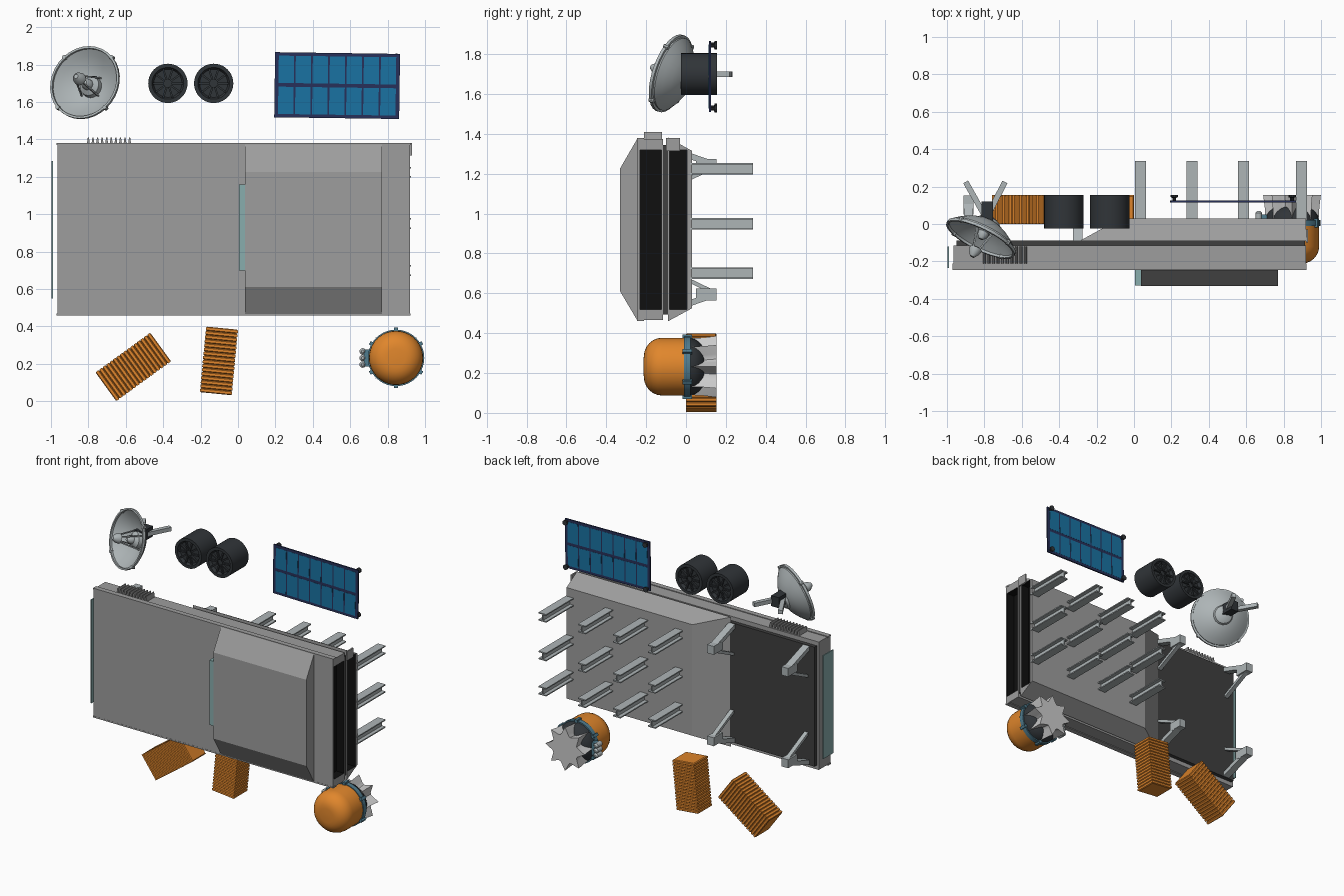
import bpy, bmesh, math
from mathutils import Vector, Matrix

if "Cube" in bpy.data.objects:
    bpy.data.objects.remove(bpy.data.objects["Cube"])

def material(name, r, g, b):
    m = bpy.data.materials.new(name)
    m.diffuse_color = (r, g, b, 1)
    m.use_nodes = True
    m.node_tree.nodes["Principled BSDF"].inputs["Base Color"].default_value = m.diffuse_color
    return m

HULL = material("hull_grey", 0.34, 0.34, 0.34)
STEEL = material("steel", 0.42, 0.46, 0.47)
BLACK = material("black", 0.005, 0.005, 0.005)
DARK = material("dark_panel", 0.05, 0.05, 0.05)
CHAR = material("charcoal", 0.03, 0.035, 0.04)
ORANGE = material("orange", 0.75, 0.24, 0.025)
TEAL = material("teal", 0.08, 0.2, 0.27)
GLASS = material("glass", 0.25, 0.42, 0.42)
NAVY = material("navy", 0.02, 0.03, 0.1)
BLUE = material("cell_blue", 0.01, 0.17, 0.36)

def loft(name, rings, mat=None, inner=None, inner_from=99, smooth=False, matrix=None):
    """Skin equal-sized rings of points and cap both ends."""
    bm = bmesh.new()
    vs = [[bm.verts.new(p) for p in ring] for ring in rings]
    n = len(rings[0])
    for k, (a, b) in enumerate(zip(vs, vs[1:])):
        for i in range(n):
            f = bm.faces.new((a[i], a[(i + 1) % n], b[(i + 1) % n], b[i]))
            f.material_index = int(k >= inner_from)
    bm.faces.new(vs[0])
    bm.faces.new(vs[-1]).material_index = int(inner is not None)
    bmesh.ops.recalc_face_normals(bm, faces=bm.faces)
    me = bpy.data.meshes.new(name)
    bm.to_mesh(me)
    bm.free()
    for m in (mat, inner):
        if m:
            me.materials.append(m)
    ob = bpy.data.objects.new(name, me)
    bpy.context.collection.objects.link(ob)
    if matrix:
        ob.matrix_world = matrix
    if smooth:
        bpy.ops.object.select_all(action='DESELECT')
        ob.select_set(True)
        bpy.context.view_layer.objects.active = ob
        bpy.ops.object.shade_smooth_by_angle(angle=math.radians(35))
    return ob

def rect(x, y0, y1, z0, z1):
    return [(x, y0, z0), (x, y0, z1), (x, y1, z1), (x, y1, z0)]

def box(name, x0, x1, y0, y1, z0, z1, mat=None, matrix=None):
    return loft(name, [rect(x0, y0, y1, z0, z1), rect(x1, y0, y1, z0, z1)], mat, matrix=matrix)

def lathe(name, profile, matrix, mat=None, n=32, **kw):
    """Revolve (radius, height) pairs about local z."""
    rings = [[(r * math.cos(2 * math.pi * i / n), r * math.sin(2 * math.pi * i / n), h)
              for i in range(n)] for r, h in profile]
    return loft(name, rings, mat, smooth=True, matrix=matrix, **kw)

def along_y(x, z, y=0):
    """Local z points along world +y."""
    return Matrix.Translation((x, y, z)) @ Matrix.Rotation(-math.pi / 2, 4, 'X')

def beam(name, a, b, w, h, mat=STEEL):
    a, b = Vector(a), Vector(b)
    m = Matrix.Translation(a) @ (b - a).to_track_quat('Z', 'X').to_matrix().to_4x4()
    return box(name, -w / 2, w / 2, -h / 2, h / 2, 0, (b - a).length, mat, m)

# Upper hull with a dark open end, its front plate and the raised cabin
loft("upper_hull", [rect(-0.965, -0.245, -0.115, 0.465, 1.375), rect(0.92, -0.245, -0.115, 0.465, 1.375),
                    rect(0.92, -0.232, -0.122, 0.52, 1.32), rect(0.86, -0.232, -0.122, 0.52, 1.32)],
     HULL, BLACK, 2)
box("hull_lip_top", -0.97, 0.922, -0.246, -0.21, 1.37, 1.38, HULL)
box("hull_lip_bottom", -0.97, 0.922, -0.246, -0.21, 0.46, 0.47, HULL)
box("middle_panel", -0.95, 0.915, -0.116, -0.088, 0.495, 1.345, DARK)
loft("cabin", [[(x, -0.245, 0.465), (x, -0.245, 1.375), (x, -0.332, 1.225), (x, -0.332, 0.612)]
               for x in (0.038, 0.77)], HULL)
box("cabin_window", 0.005, 0.038, -0.33, -0.24, 0.70, 1.16, GLASS)
box("end_window", -0.998, -0.99, -0.235, -0.12, 0.55, 1.285, GLASS)
for i in range(10):
    x = -0.8 + i * 0.0245
    loft("top_vent", [[(x - 0.009, y, 1.37), (x - 0.003, y, 1.41), (x + 0.003, y, 1.41), (x + 0.009, y, 1.37)]
                      for y in (-0.21, -0.12)], HULL)

# Lower hull with chamfered long sides and a sloped left end
def low_ring(xa, xb):
    return [(xa, -0.09, 0.46), (xa, -0.09, 1.382), (xb, 0.03, 1.315), (xb, 0.03, 0.525)]
inner = lambda x: [(x, -0.082, 0.52), (x, -0.082, 1.32), (x, 0.005, 1.32), (x, 0.005, 0.52)]
loft("lower_hull", [low_ring(-0.29, -0.07), low_ring(0.92, 0.92), inner(0.92), inner(0.86)],
     HULL, BLACK, 2)
box("hull_end_latch", 0.92, 0.93, -0.1, -0.03, 1.315, 1.38, HULL)

# Grid of I-beam piles
for x in (0.035, 0.31, 0.585, 0.895):
    for z in (1.225, 0.95, 0.7):
        pts = [(0.03, -0.029), (0.03, -0.021), (0.004, -0.021), (0.004, 0.021), (0.03, 0.021), (0.03, 0.029)]
        pts += [(-a, b) for a, b in reversed(pts)]
        loft("pile", [[(x + a, y, z + b) for a, b in pts] for y in (0.02, 0.337)], STEEL)

# V-shaped legs under the left half
for x in (-0.3, -0.885):
    for s in (-1, 1):
        z = lambda d: 0.92 + s * d
        beam("leg_outer_strut", (x, -0.1, z(0.41)), (x, 0.148, z(0.325)), 0.03, 0.05)
        beam("leg_inner_strut", (x, -0.1, z(0.2)), (x, 0.14, z(0.315)), 0.02, 0.03)
        box("leg_foot", x - 0.026, x + 0.026, 0.05, 0.153, z(0.325) - 0.03, z(0.325) + 0.03, STEEL)

# Tilted dish antenna
rim = Vector((-0.82, -0.08, 1.705))
axis = Vector((-0.49, -1, 0.34)).normalized()
dish_m = Matrix.Translation(rim) @ axis.to_track_quat('Z', 'Y').to_matrix().to_4x4()
bowl = [(0.2 * t, -0.1 + 0.1 * t * t) for t in (0.02, 0.2, 0.4, 0.6, 0.8, 0.95)]
lathe("dish", [(r, h - 0.012) for r, h in bowl] + [(0.19, -0.014), (0.202, -0.012), (0.202, 0.004), (0.19, 0.004)]
      + bowl[::-1], dish_m, STEEL)
lathe("dish_hub", [(0.06, -0.1), (0.055, -0.06), (0.03, -0.04), (0.028, -0.02), (0.012, 0.0)], dish_m, STEEL, 16)
lathe("dish_feed", [(0.012, 0.05), (0.035, 0.06), (0.03, 0.085), (0.012, 0.11)], dish_m, STEEL, 16)
lathe("dish_back_cap", [(0.07, -0.095), (0.06, -0.115), (0.03, -0.13)], dish_m, STEEL, 16)
for k in range(4):
    a = math.pi / 4 + k * math.pi / 2
    c, s = math.cos(a), math.sin(a)
    beam("feed_strut", dish_m @ Vector((0.07 * c, 0.07 * s, -0.085)),
         dish_m @ Vector((0.022 * c, 0.022 * s, 0.07)), 0.008, 0.008)
    lathe("rim_clip", [(0.012, -0.02), (0.012, 0.006)],
          dish_m @ Matrix.Translation((0.198 * math.sin(a), 0.198 * c, 0)), STEEL, 8)
box("dish_mount", -0.815, -0.755, 0.0, 0.12, 1.665, 1.74, CHAR)
beam("dish_arm_left", (-0.79, 0.03, 1.7), (-0.9, 0.225, 1.7), 0.028, 0.03)
beam("dish_arm_right", (-0.79, 0.03, 1.7), (-0.69, 0.225, 1.7), 0.028, 0.03)

# Two drums with bladed ends
for x in (-0.375, -0.13):
    lathe("drum", [(0.03, 0.02), (0.075, 0.02), (0.085, 0.0), (0.105, 0.0), (0.105, 0.18),
                   (0.085, 0.18), (0.075, 0.16), (0.03, 0.16)], along_y(x, 1.7, -0.025), CHAR, 40)
    for y in (-0.016, 0.146):
        for k in range(10):
            a = k * math.pi / 5
            d = Vector((math.cos(a), 0, math.sin(a)))
            p = Vector((x, y, 1.7))
            beam("drum_blade", p + d * 0.02, p + d * 0.08, 0.01, 0.012, CHAR)

# Solar panel, slightly turned
sm = Matrix.Translation((0.53, 0.12, 1.688)) @ Matrix.Rotation(math.radians(0.8), 4, 'Y')
box("solar_frame", -0.334, 0.334, -0.005, 0.005, -0.174, 0.174, NAVY, sm)
for i in range(7):
    for j in (-1, 1):
        x, z = -0.273 + i * 0.091, j * 0.083
        box("solar_cell", x - 0.041, x + 0.041, -0.006, 0.006, z - 0.073, z + 0.073, BLUE, sm)
for sx in (-1, 1):
    for sz in (-1, 1):
        lathe("solar_foot", [(0.008, 0), (0.008, 0.02), (0.018, 0.024), (0.018, 0.035)],
              sm @ along_y(sx * 0.315, sz * 0.158), CHAR, 10)

# Orange landing pod
px, pz = 0.845, 0.232
pod = along_y(px, pz)
dome = [(0.05 + 0.095 * math.sin(t * math.pi / 12), -0.12 - 0.092 * math.cos(t * math.pi / 12)) for t in range(7)]
lathe("pod_shell", [(0.004, -0.213)] + dome + [(0.145, 0.0)], pod, ORANGE, 40)
lathe("pod_ring", [(0.14, -0.01), (0.151, -0.01), (0.151, 0.022), (0.14, 0.022)], pod, TEAL, 40)
lathe("pod_dark_dome", [(0.143 * math.cos(t * 0.255), 0.02 + 0.092 * math.sin(t * 0.255)) for t in range(7)],
      pod, CHAR, 40)
for k in range(6):
    a = math.pi / 2 + k * math.pi / 3
    box("pod_clip", 0.135, 0.162, -0.01, 0.01, -0.018, 0.03, TEAL, pod @ Matrix.Rotation(a, 4, 'Z'))
N = 64
def star(y, tip, valley):
    out = []
    for i in range(N):
        u = abs((i % 8) / 4 - 1)
        r = valley + (tip - valley) * u ** 1.8
        out.append((r * math.cos(2 * math.pi * i / N), r * math.sin(2 * math.pi * i / N), y))
    return out
loft("pod_star_base", [star(0.02, 0.142, 0.08), star(0.09, 0.146, 0.088), star(0.154, 0.154, 0.1)],
     None, smooth=True, matrix=pod)
for dz in (-0.035, 0, 0.035):
    lathe("pod_bottle", [(0.008, 0.0), (0.018, 0.01), (0.018, 0.06), (0.008, 0.07)],
          along_y(px - 0.178, pz + dz), STEEL, 12)
box("bottle_bracket", px - 0.17, px - 0.135, 0.005, 0.05, pz - 0.045, pz + 0.045, TEAL)

# Corrugated orange crates
for cx, cz, length, width, ang in ((-0.56, 0.184, 0.362, 0.19, 36), (-0.102, 0.216, 0.352, 0.172, 84.5)):
    m = Matrix.Translation((cx, 0.077, cz)) @ Matrix.Rotation(-math.radians(ang), 4, 'Y')
    l, w = length / 2, width / 2
    box("crate_core", -l + 0.004, l - 0.004, -0.071, 0.071, -w + 0.006, w - 0.006, ORANGE, m)
    step = length / 16
    for i in range(16):
        x = -l + (i + 0.5) * step
        loft("crate_rib", [rect(x - step * 0.5, -0.071, 0.071, -w + 0.006, w - 0.006),
                           rect(x - step * 0.3, -0.077, 0.077, -w, w), rect(x + step * 0.3, -0.077, 0.077, -w, w),
                           rect(x + step * 0.5, -0.071, 0.071, -w + 0.006, w - 0.006)], ORANGE, matrix=m)
